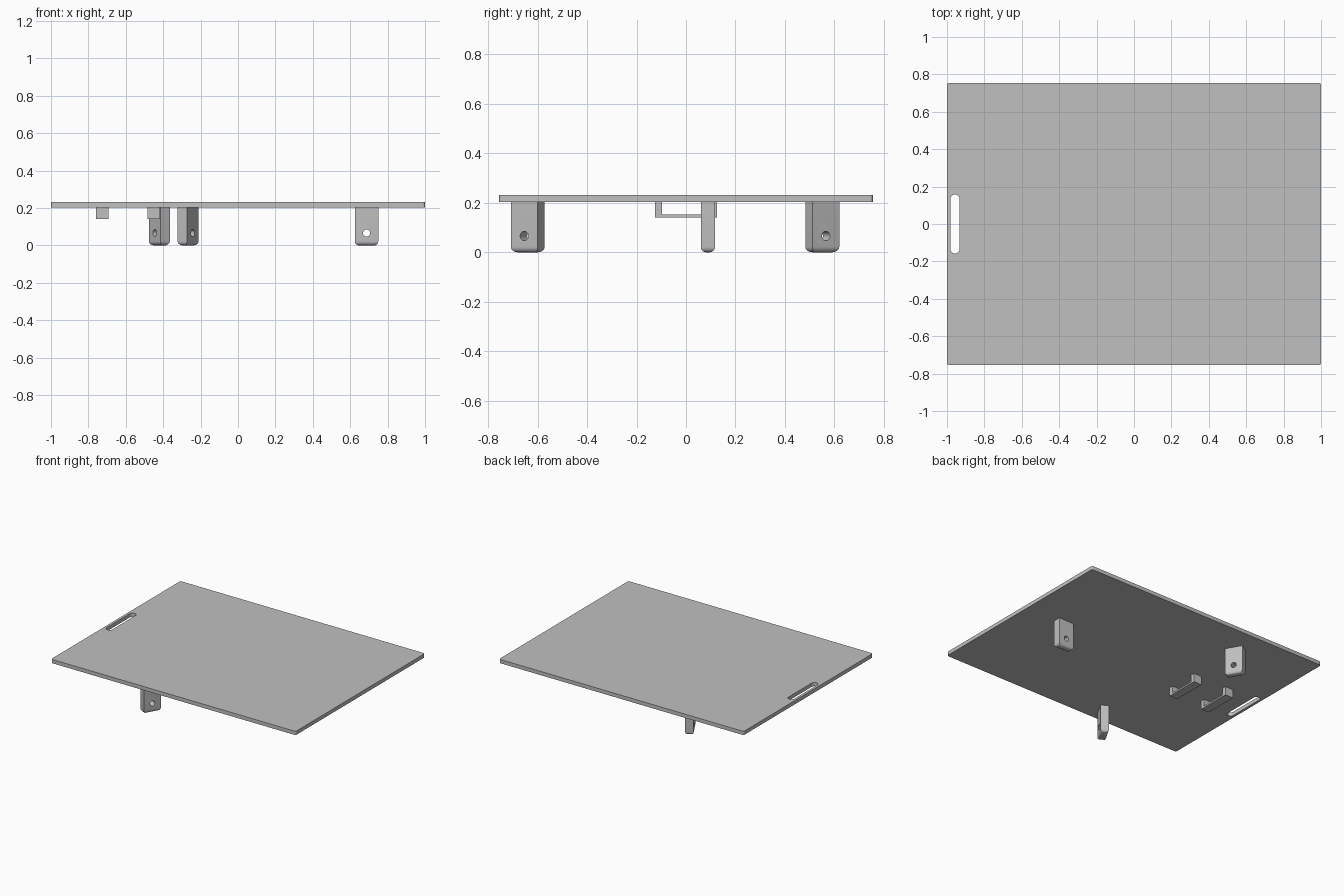
import bpy, bmesh, math
from mathutils import Matrix, Vector

if "Cube" in bpy.data.objects:
    bpy.data.objects.remove(bpy.data.objects["Cube"], do_unlink=True)

grey = bpy.data.materials.new("light_grey")
grey.use_nodes = True
grey.diffuse_color = (0.53, 0.53, 0.53, 1)
grey.node_tree.nodes["Principled BSDF"].inputs["Base Color"].default_value = (0.53, 0.53, 0.53, 1)


def add_object(name, bm):
    bmesh.ops.recalc_face_normals(bm, faces=bm.faces)
    mesh = bpy.data.meshes.new(name)
    bm.to_mesh(mesh)
    bm.free()
    mesh.materials.append(grey)
    obj = bpy.data.objects.new(name, mesh)
    bpy.context.collection.objects.link(obj)
    return obj


def box(low, high):
    low, high = Vector(low), Vector(high)
    bm = bmesh.new()
    bmesh.ops.create_cube(bm, size=1, matrix=Matrix.Translation((low + high) / 2)
                          @ Matrix.Diagonal((*(high - low), 1)))
    return bm


def round_edges(bm, radius, rule, segments=6):
    edges = [e for e in bm.edges if rule(*(v.co for v in e.verts))]
    bmesh.ops.bevel(bm, geom=edges, offset=radius, segments=segments,
                    profile=0.5, affect='EDGES')


def is_vertical(a, b):
    return abs(a.z - b.z) > 0.01


def cut(obj, cutter):
    # Apply the cut, then discard the cutter
    cutter.hide_render = True
    mod = obj.modifiers.new("cut", 'BOOLEAN')
    mod.operation, mod.solver, mod.object = 'DIFFERENCE', 'EXACT', cutter
    select(obj)
    bpy.ops.object.modifier_apply(modifier=mod.name)
    bpy.data.objects.remove(cutter, do_unlink=True)


def select(obj):
    bpy.ops.object.select_all(action='DESELECT')
    obj.select_set(True)
    bpy.context.view_layer.objects.active = obj


def smooth(obj):
    select(obj)
    bpy.ops.object.shade_smooth_by_angle(angle=math.radians(35))


UNDERSIDE, TOP = 0.203, 0.231

# Base plate with softened corners and a rounded slot
bm = box((-1, -0.755, UNDERSIDE), (1, 0.755, TOP))
round_edges(bm, 0.012, is_vertical)
plate = add_object("base_plate", bm)
bm = box((-0.981, -0.158, 0.1), (-0.933, 0.158, 0.3))
round_edges(bm, 0.0235, is_vertical, 10)
cut(plate, add_object("slot_cutter", bm))
smooth(plate)

# Pivot bracket with rounded foot and a pin hole
bm = box((0.625, 0.06, 0), (0.75, 0.117, UNDERSIDE))
round_edges(bm, 0.022, lambda a, b: a.z < 0.01 and b.z < 0.01)
bracket = add_object("pivot_bracket_1", bm)
bm = bmesh.new()
bmesh.ops.create_cone(bm, cap_ends=True, segments=32, radius1=0.019, radius2=0.019, depth=0.3,
                      matrix=Matrix.Translation((0.6875, 0.0885, 0.066))
                      @ Matrix.Rotation(math.pi / 2, 4, 'X'))
cut(bracket, add_object("pin_cutter", bm))
smooth(bracket)

# The other two brackets, evenly spaced around the centre
for i in (1, 2):
    twin = bracket.copy()
    twin.name = f"pivot_bracket_{i + 1}"
    twin.rotation_euler.z = math.radians(120 * i)
    bpy.context.collection.objects.link(twin)

# Strap loops under the plate: a U profile extruded along x
HALF, LEG, LOW, INNER = 0.126, 0.03, 0.14, 0.152
profile = [(-HALF, UNDERSIDE), (-HALF, LOW), (HALF, LOW), (HALF, UNDERSIDE),
           (HALF - LEG, UNDERSIDE), (HALF - LEG, INNER),
           (LEG - HALF, INNER), (LEG - HALF, UNDERSIDE)]
for name, x in (("outer_strap_loop", -0.759), ("inner_strap_loop", -0.484)):
    bm = bmesh.new()
    face = bm.faces.new([bm.verts.new((x, y, z)) for y, z in profile])
    side = bmesh.ops.extrude_face_region(bm, geom=[face])
    bmesh.ops.translate(bm, vec=(0.066, 0, 0),
                        verts=[v for v in side["geom"] if isinstance(v, bmesh.types.BMVert)])
    add_object(name, bm)
